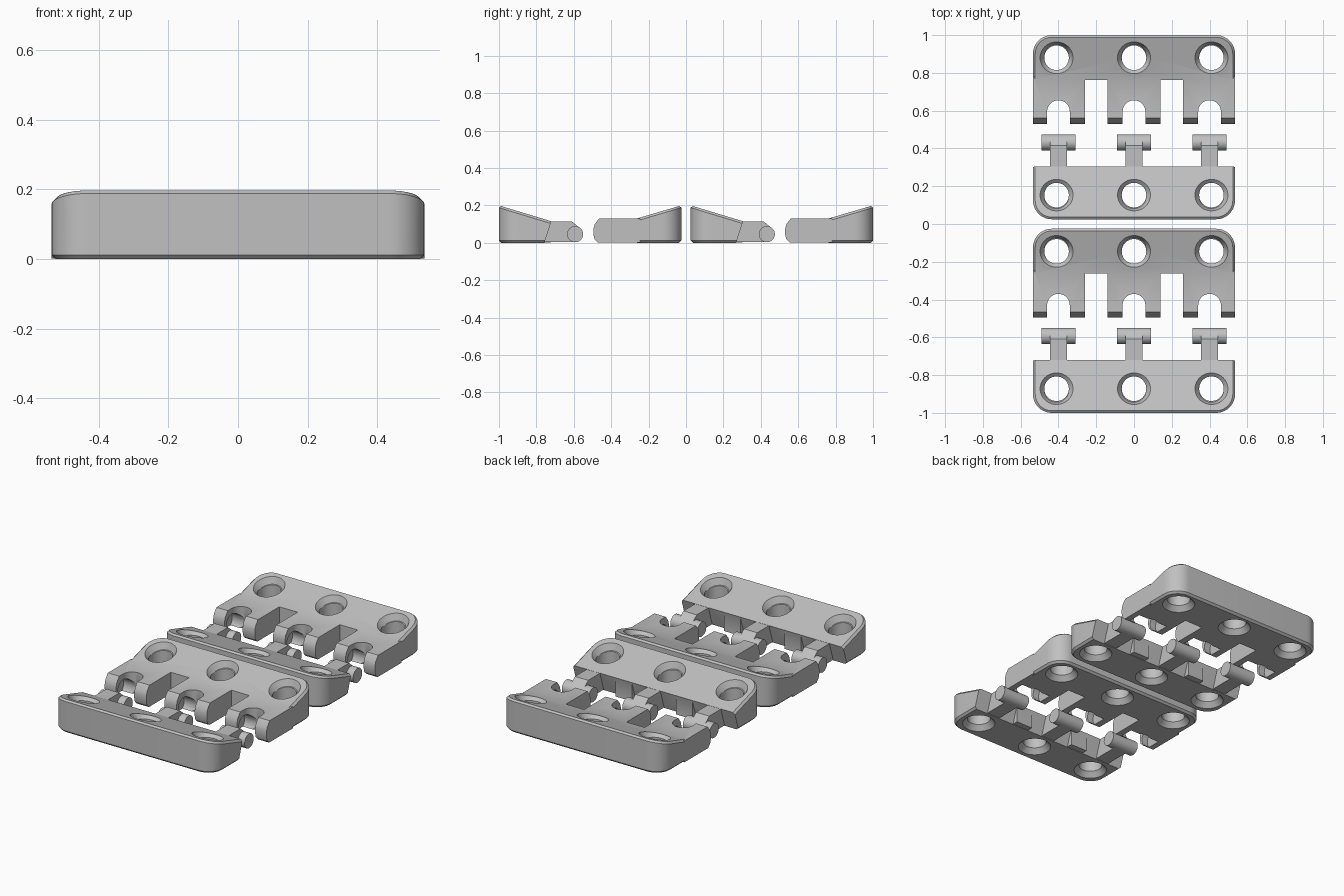
import bpy, bmesh, math
from mathutils import Matrix, Vector

if "Cube" in bpy.data.objects:
    bpy.data.objects.remove(bpy.data.objects["Cube"], do_unlink=True)

HALF = 0.535                    # half width of a hinge leaf
CENTRES = (-0.4, 0, 0.4)        # knuckle and pin positions
HOLES = (-0.41, 0, 0.41)
GREY = (0.53, 0.53, 0.53, 1)

grey = bpy.data.materials.new("light grey")
grey.use_nodes = True
grey.diffuse_color = GREY
grey.node_tree.nodes["Principled BSDF"].inputs["Base Color"].default_value = GREY


def make(name, bm):
    bmesh.ops.recalc_face_normals(bm, faces=bm.faces)
    mesh = bpy.data.meshes.new(name)
    bm.to_mesh(mesh)
    bm.free()
    mesh.materials.append(grey)
    ob = bpy.data.objects.new(name, mesh)
    bpy.context.collection.objects.link(ob)
    return ob


def prism(name, profile, x0, x1):
    """Side profile of (y, z) points extruded along x."""
    bm = bmesh.new()
    face = bm.faces.new([bm.verts.new((x0, y, z)) for y, z in profile])
    ext = bmesh.ops.extrude_face_region(bm, geom=[face])
    moved = [v for v in ext["geom"] if isinstance(v, bmesh.types.BMVert)]
    bmesh.ops.translate(bm, verts=moved, vec=(x1 - x0, 0, 0))
    return make(name, bm)


def cone(name, r1, r2, depth, centre, axis="X", angle=0):
    bm = bmesh.new()
    bmesh.ops.create_cone(bm, cap_ends=True, segments=40, radius1=r1, radius2=r2, depth=depth)
    bm.transform(Matrix.Translation(centre) @ Matrix.Rotation(angle, 4, axis))
    return make(name, bm)


def combine(target, tool, operation):
    mod = target.modifiers.new(operation, "BOOLEAN")
    mod.object, mod.operation, mod.solver = tool, operation, "EXACT"
    with bpy.context.temp_override(object=target, active_object=target):
        bpy.ops.object.modifier_apply(modifier=mod.name)
    bpy.data.objects.remove(tool, do_unlink=True)


def wedge(name, outer, inner, inner_low, z_inner):
    """Sloped plate with two rounded outer corners and chamfered rims."""
    d = 1 if inner > outer else -1
    slope = (z_inner - 0.2) / (inner - outer)
    r = 0.1
    outline = []
    for i in range(11):
        a = math.pi / 2 * i / 10
        outline.append((-HALF + r - r * math.cos(a), outer + d * (r - r * math.sin(a))))
    outline += [(-x, y) for x, y in reversed(outline)]
    low = outline + [(HALF, inner_low), (-HALF, inner_low)]
    top = outline + [(HALF, inner), (-HALF, inner)]
    bm = bmesh.new()
    lows = [bm.verts.new((x, y, 0)) for x, y in low]
    tops = [bm.verts.new((x, y, 0.2 + slope * (y - outer))) for x, y in top]
    bm.faces.new(lows)
    bm.faces.new(tops)
    for i in range(len(lows)):
        j = (i + 1) % len(lows)
        bm.faces.new((lows[i], lows[j], tops[j], tops[i]))
    bmesh.ops.recalc_face_normals(bm, faces=bm.faces)
    rims = []
    for e in bm.edges:
        flat, wall = sorted(e.link_faces, key=lambda f: -abs(f.normal.z))
        if abs(flat.normal.z) > 0.5 > abs(wall.normal.z) and wall.normal.y * d < 0.5:
            rims.append(e)
    bmesh.ops.bevel(bm, geom=rims, offset=0.012, segments=1, affect="EDGES")
    return make(name, bm), slope


def screw_holes(leaf, y, z_top, slope):
    for x in HOLES:
        combine(leaf, cone("bore", 0.065, 0.065, 0.6, (x, y, 0.1)), "DIFFERENCE")
        combine(leaf, cone("lower_sink", 0.1, 0.065, 0.04, (x, y, 0.01)), "DIFFERENCE")
        tilt = math.atan(slope)
        normal = Vector((0, -math.sin(tilt), math.cos(tilt)))
        centre = Vector((x, y, z_top)) - normal * 0.005
        combine(leaf, cone("upper_sink", 0.064, 0.104, 0.06, centre, "X", tilt), "DIFFERENCE")


# Leaf with pins
pin_leaf, slope = wedge("pin_leaf", 0.025, 0.305, 0.268, 0.115)
for x in (-0.2, 0.2):
    tooth = [(0.2, 0.002), (0.303, 0.002), (0.303, 0.112), (0.2, 0.112)]
    combine(pin_leaf, prism("tooth", tooth, x - 0.055, x + 0.055), "UNION")
arm = [(0.22, 0.003), (0.43, 0.003), (0.46, 0.02), (0.471, 0.05),
       (0.462, 0.075), (0.415, 0.114), (0.22, 0.114)]
for x in CENTRES:
    combine(pin_leaf, prism("arm", arm, x - 0.044, x + 0.044), "UNION")
    pin = cone("pin", 0.043, 0.043, 0.178, (x, 0.432, 0.046), "Y", math.pi / 2)
    combine(pin_leaf, pin, "UNION")
screw_holes(pin_leaf, 0.153, 0.2 + slope * 0.128, slope)

# Leaf with open knuckles
knuckle_leaf, slope = wedge("knuckle_leaf", 1.0, 0.762, 0.762, 0.13)
knuckle = [(0.78, 0.001), (0.555, 0.001), (0.536, 0.02), (0.53, 0.045),
           (0.53, 0.075), (0.537, 0.1), (0.56, 0.13), (0.78, 0.13)]
for x in CENTRES:
    x0, x1 = max(x - 0.14, -HALF), min(x + 0.14, HALF)
    block = prism("knuckle", knuckle, x0, x1)
    # Arched slot for the arm, then a blind socket for the pin
    slot = [(0.5, -0.1), (0.595, -0.1), (0.595, 0.3), (0.5, 0.3)]
    combine(block, prism("slot", slot, x - 0.06, x + 0.06), "DIFFERENCE")
    combine(block, cone("arch", 0.06, 0.06, 0.5, (x, 0.595, 0.1)), "DIFFERENCE")
    socket = cone("socket", 0.056, 0.056, 0.2, (x, 0.602, 0.04), "Y", math.pi / 2)
    combine(block, socket, "DIFFERENCE")
    combine(knuckle_leaf, block, "UNION")
screw_holes(knuckle_leaf, 0.88, 0.2 - slope * 0.12, slope)

# Smooth the curves, keep the edges sharp
for leaf in (pin_leaf, knuckle_leaf):
    bpy.ops.object.select_all(action="DESELECT")
    leaf.select_set(True)
    bpy.context.view_layer.objects.active = leaf
    bpy.ops.object.shade_smooth_by_angle(angle=math.radians(25))

# Second hinge in front of the first
for leaf in (pin_leaf, knuckle_leaf):
    twin = leaf.copy()
    twin.name = "front_" + leaf.name
    twin.location.y = -1.025
    bpy.context.collection.objects.link(twin)
